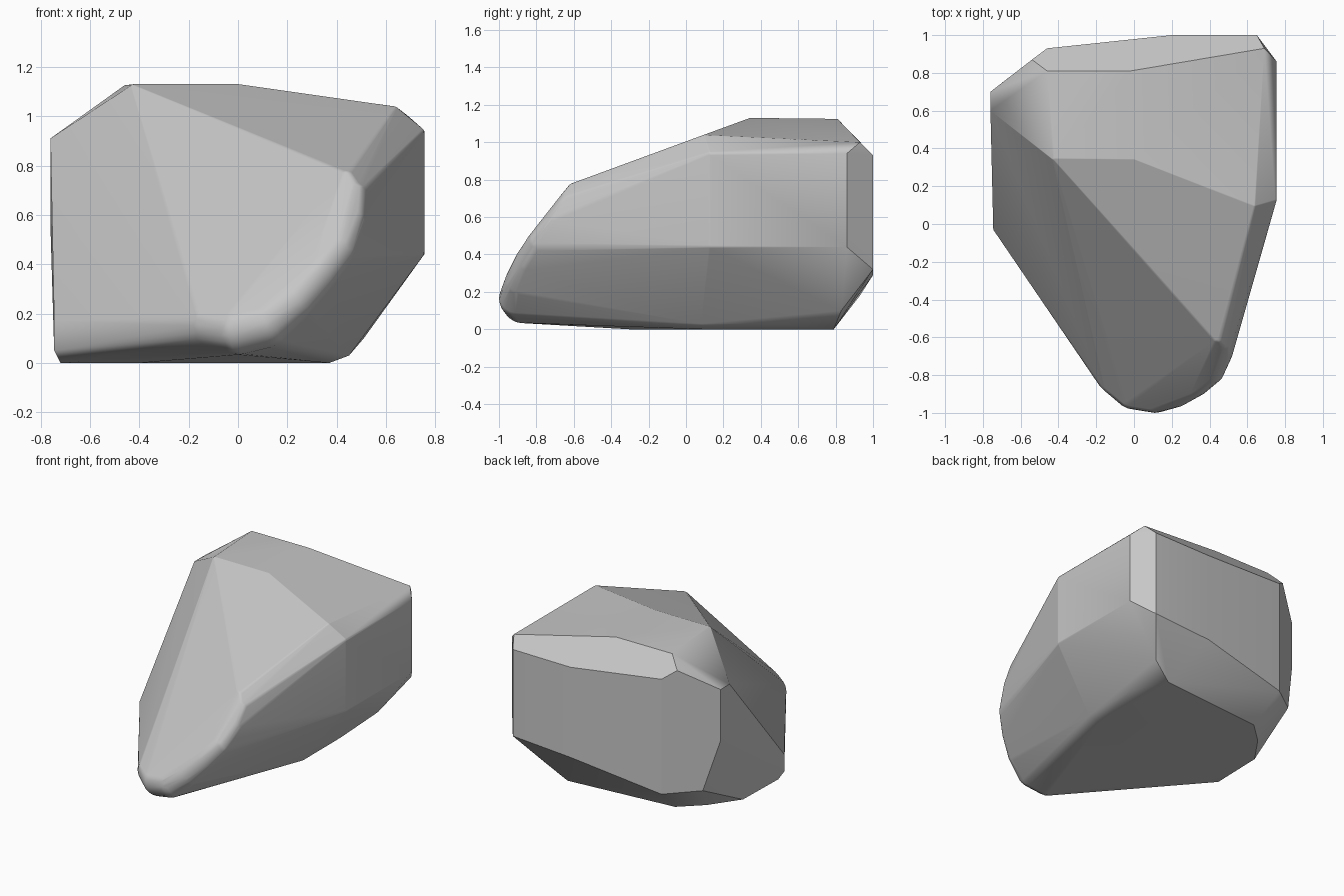
import bpy
import bmesh
from math import radians
from mathutils import Matrix

# Remove the default cube
cube = bpy.data.objects.get("Cube")
if cube:
    bpy.data.objects.remove(cube, do_unlink=True)

# Stone colour
stone = bpy.data.materials.new("stone_grey")
stone.use_nodes = True
stone.diffuse_color = (0.57, 0.57, 0.57, 1)
stone.node_tree.nodes["Principled BSDF"].inputs["Base Color"].default_value = stone.diffuse_color

# Sharp crown corners at the back
crown = [(-.46, .81, 1.125), (-.02, .81, 1.125), (.69, .93, 1.0)]

# Upright back and side faces, each corner as x, y, lower z, upper z
uprights = [(.755, .86, .44, .94), (.65, 1, .32, .93), (.2, 1, .29, .925),
            (-.46, .93, .18, .99), (-.76, .7, .55, .91)]
sides = [(x, y, z) for x, y, low, high in uprights for z in (low, high)]
sides += [(-.54, .87, 1.05), (-.76, .6, .91), (-.67, .77, .2), (-.745, -.03, .17), (-.745, -.03, .05)]

# Underside outline
base = [(.37, .79, 0), (-.42, .72, 0), (-.57, .58, 0), (-.71, .38, 0), (-.72, 0, 0),
        (-.4, -.3, 0), (.37, .1, 0), (.51, .83, .1), (.45, .5, .03), (.45, .08, .03)]

# Worn corners as small balls: x, y, z, radius
worn = [(-.42, .35, 1.11, .02), (0, .345, 1.11, .02), (.63, .1, 1.015, .025),
        (.725, .13, .93, .03), (.725, .13, .45, .03)]

# Rounded rim of the nose, from its upper corner down to the tip
nose = [(.44, -.59, .735, .05), (.458, -.61, .68, .07), (.45, -.68, .58, .072),
        (.4, -.77, .46, .08), (.32, -.83, .36, .085), (.22, -.88, .25, .09),
        (.11, -.895, .165, .105), (0, -.875, .14, .107), (-.1, -.8, .15, .1)]

# Wrap the corners in a hull and merge flat areas
bm = bmesh.new()
for point in crown + sides + base:
    bm.verts.new(point)
for x, y, z, radius in worn + nose:
    bmesh.ops.create_icosphere(bm, subdivisions=3, radius=radius, matrix=Matrix.Translation((x, y, z)))
bmesh.ops.delete(bm, geom=bm.edges[:], context="EDGES_FACES")
bmesh.ops.convex_hull(bm, input=bm.verts[:])
loose = [v for v in bm.verts if not v.link_faces]
bmesh.ops.delete(bm, geom=loose, context="VERTS")
bmesh.ops.dissolve_limit(bm, angle_limit=radians(3), verts=bm.verts[:], edges=bm.edges[:])
bmesh.ops.recalc_face_normals(bm, faces=bm.faces[:])
mesh = bpy.data.meshes.new("boulder")
bm.to_mesh(mesh)
bm.free()
mesh.materials.append(stone)
boulder = bpy.data.objects.new("boulder", mesh)
bpy.context.collection.objects.link(boulder)

# Soft shading over the rounded nose, crisp facets elsewhere
bpy.ops.object.select_all(action="DESELECT")
boulder.select_set(True)
bpy.context.view_layer.objects.active = boulder
bpy.ops.object.shade_smooth_by_angle(angle=radians(30))
weighted = boulder.modifiers.new("even_facets", "WEIGHTED_NORMAL")
weighted.keep_sharp = True
